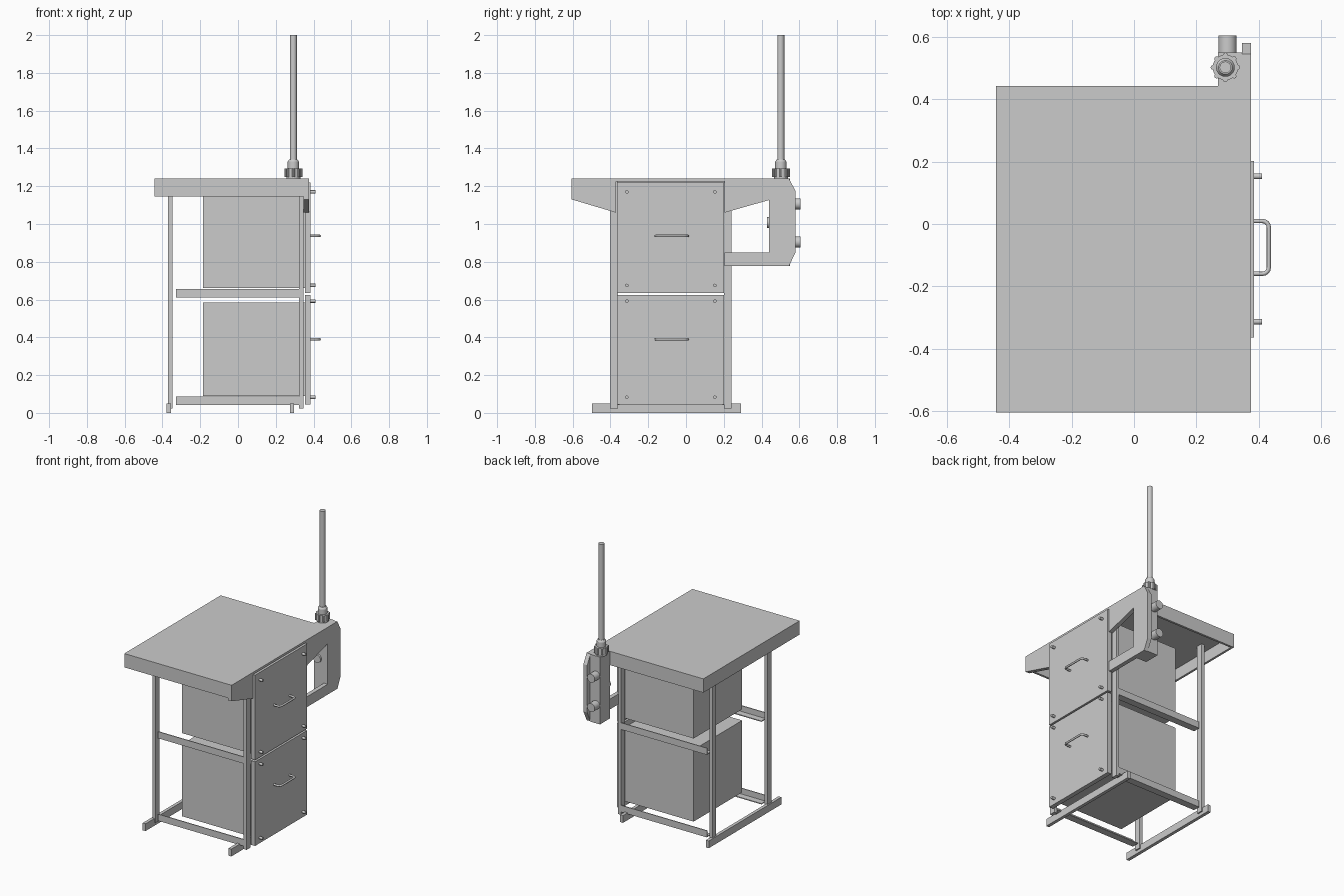
import bpy, bmesh, math
from mathutils import Vector

if "Cube" in bpy.data.objects:
    bpy.data.objects.remove(bpy.data.objects["Cube"])


def finish(bm, name):
    bmesh.ops.recalc_face_normals(bm, faces=bm.faces)
    me = bpy.data.meshes.new(name)
    bm.to_mesh(me)
    bm.free()
    ob = bpy.data.objects.new(name, me)
    bpy.context.collection.objects.link(ob)
    return ob


def box(name, x0, x1, y0, y1, z0, z1):
    bm = bmesh.new()
    bmesh.ops.create_cube(bm, size=1)
    for v in bm.verts:
        v.co = Vector(((x0 + x1) / 2 + v.co.x * (x1 - x0),
                       (y0 + y1) / 2 + v.co.y * (y1 - y0),
                       (z0 + z1) / 2 + v.co.z * (z1 - z0)))
    return finish(bm, name)


def extrude_x(name, profile, x0, x1):
    """Extrude a closed (y, z) outline along x."""
    bm = bmesh.new()
    face = bm.faces.new([bm.verts.new((x0, y, z)) for y, z in profile])
    out = bmesh.ops.extrude_face_region(bm, geom=[face])
    for v in out["geom"]:
        if isinstance(v, bmesh.types.BMVert):
            v.co.x = x1
    return finish(bm, name)


def cyl(name, start, end, r, r2=None, sides=24):
    """Cylinder or cone between two points."""
    a, b = Vector(start), Vector(end)
    bm = bmesh.new()
    bmesh.ops.create_cone(bm, cap_ends=True, segments=sides, radius1=r,
                          radius2=r if r2 is None else r2, depth=(b - a).length)
    rot = (b - a).to_track_quat('Z', 'Y')
    for v in bm.verts:
        v.co = rot @ v.co + (a + b) / 2
    for f in bm.faces:
        f.smooth = len(f.verts) == 4 and sides > 8
    for e in bm.edges:
        e.smooth = e.calc_face_angle(0) < math.radians(35)
    return finish(bm, name)


MID = -0.08      # centre line of the cabinet in y

# Hollow table top: slab with skirts on three sides
box("table_slab", -0.442, 0.375, -0.605, 0.443, 1.225, 1.24)
box("table_skirt_left", -0.442, -0.427, -0.605, 0.443, 1.145, 1.226)
box("table_skirt_front", -0.428, 0.346, -0.605, -0.59, 1.145, 1.226)
box("table_skirt_back", -0.428, 0.346, 0.428, 0.443, 1.145, 1.226)

# Side brackets: short taper at the front, C-shaped arm at the back
extrude_x("front_bracket", [(-0.605, 1.24), (-0.605, 1.13), (-0.37, 1.06),
                            (-0.37, 1.24)], 0.346, 0.375)
extrude_x("back_bracket", [(0.205, 1.24), (0.205, 1.06), (0.44, 1.127), (0.44, 0.848),
                           (0.205, 0.848), (0.205, 0.777), (0.545, 0.777),
                           (0.58, 0.85), (0.58, 1.175), (0.545, 1.24)], 0.346, 0.375)

# Frame: legs and angle-iron rails on both sides, floor feet across
for side, s in (("front", -1), ("back", 1)):
    ya, yb = sorted((MID + s * 0.322, MID + s * 0.28))
    for end, x in (("left", -0.37), ("right", 0.324)):
        box(f"leg_{side}_{end}", x, x + 0.023, ya, yb, 0.022, 1.225)
    for level, z in (("lower", 0.042), ("middle", 0.61)):
        o, i = MID + s * 0.322, MID + s * 0.272
        t = -s * 0.006
        extrude_x(f"rail_{side}_{level}",
                  [(o, z), (i, z), (i, z + 0.006), (o + t, z + 0.006),
                   (o + t, z + 0.046), (o, z + 0.046)], -0.328, 0.326)
box("foot_left", -0.378, -0.356, -0.497, 0.292, 0, 0.05)
box("foot_right", 0.275, 0.297, -0.497, 0.292, 0, 0.05)

# Two drawer units: body, front panel, corner screws and bent handle
for unit, zb, zt, p0, p1, zh, screws in (
        ("lower", 0.09, 0.585, 0.045, 0.624, 0.39, (0.083, 0.592)),
        ("upper", 0.662, 1.157, 0.636, 1.22, 0.937, (0.675, 1.17))):
    box(f"{unit}_drawer_body", -0.186, 0.356, -0.345, 0.183, zb, zt)
    box(f"{unit}_drawer_panel", 0.354, 0.385, -0.364, 0.202, p0, p1)
    for z in screws:
        for y in (MID - 0.233, MID + 0.233):
            cyl(f"{unit}_panel_screw", (0.38, y, z), (0.41, y, z), 0.009, sides=16)
    cu = bpy.data.curves.new(f"{unit}_handle", 'CURVE')
    cu.dimensions = '3D'
    cu.bevel_depth = 0.007
    cu.bevel_resolution = 2
    h, r = 0.0845, 0.02
    half = [(0.38, -h), (0.432 - r, -h)]
    half += [(0.432 - r + r * math.sin(a), -h + r - r * math.cos(a))
             for a in (math.pi / 8 * k for k in range(1, 5))]
    path = half + [(x, -y) for x, y in reversed(half)]
    sp = cu.splines.new('POLY')
    sp.points.add(len(path) - 1)
    for p, (x, y) in zip(sp.points, path):
        p.co = (x, y - 0.075, zh, 1)
    sp.use_smooth = True
    bpy.context.collection.objects.link(bpy.data.objects.new(f"{unit}_handle", cu))

# Clamp block beside the back bracket with its knobs
box("clamp_block", 0.27, 0.347, 0.44, 0.55, 0.777, 1.24)
for z in (0.905, 1.107):
    cyl("clamp_knob", (0.3, 0.545, z), (0.3, 0.605, z), 0.029)
cyl("inner_knob", (0.3, 0.445, 1.008), (0.3, 0.428, 1.008), 0.028)

# Pole with ribbed gland nut
PX, PY = 0.293, 0.502
cyl("gland_base", (PX, PY, 1.235), (PX, PY, 1.25), 0.037)
cyl("gland_nut", (PX, PY, 1.248), (PX, PY, 1.295), 0.041)
for k in range(8):
    a = k * math.pi / 4
    x, y = PX + 0.04 * math.cos(a), PY + 0.04 * math.sin(a)
    cyl("gland_rib", (x, y, 1.25), (x, y, 1.294), 0.0075, sides=8)
cyl("gland_collar", (PX, PY, 1.294), (PX, PY, 1.33), 0.03)
cyl("gland_taper", (PX, PY, 1.33), (PX, PY, 1.342), 0.03, 0.022)
cyl("pole", (PX, PY, 1.24), (PX, PY, 2.0), 0.0185)
